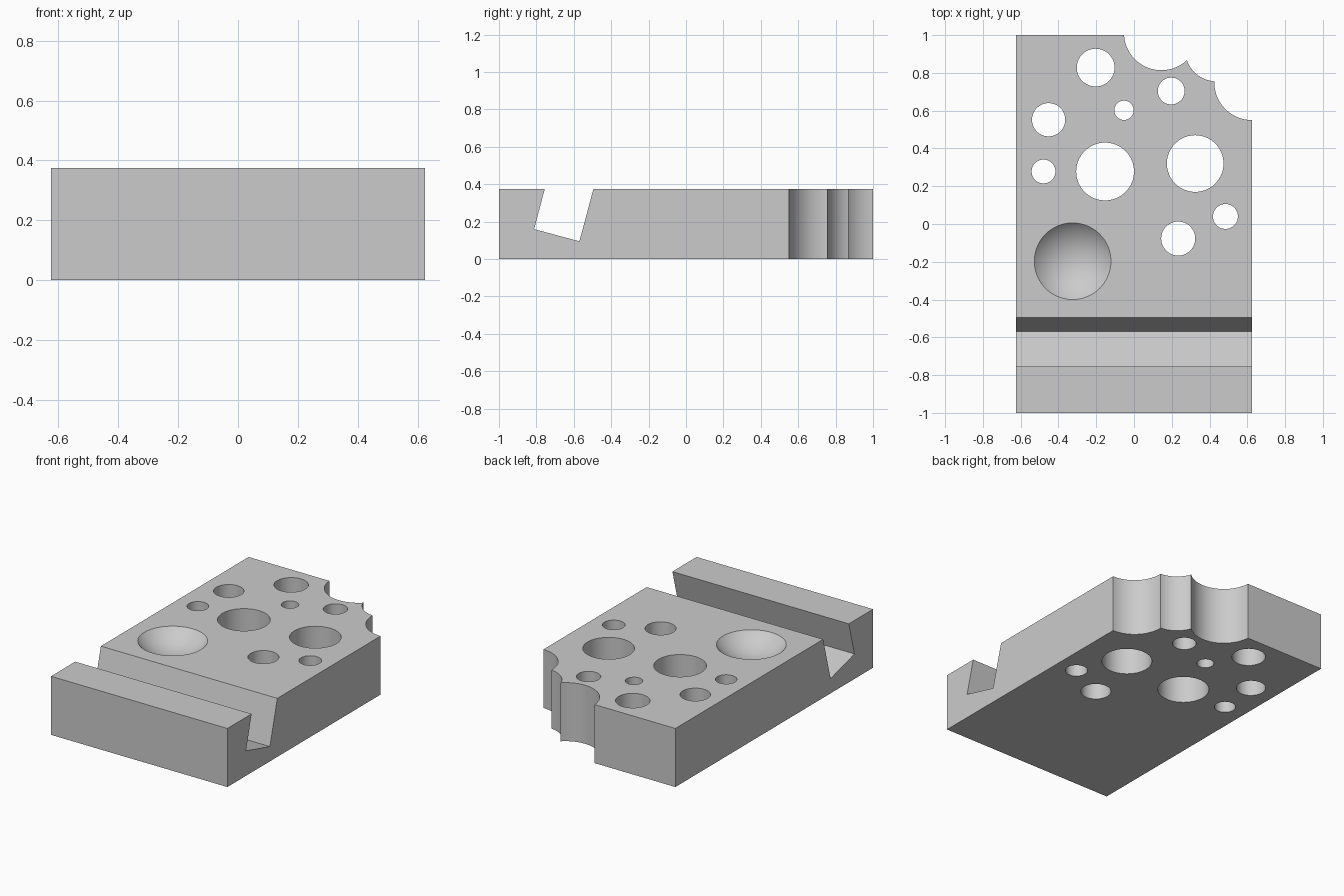
import bpy
import bmesh
import math

if "Cube" in bpy.data.objects:
    bpy.data.objects.remove(bpy.data.objects["Cube"], do_unlink=True)

HALF_W, HEIGHT = 0.625, 0.375

grey = bpy.data.materials.new("light grey")
grey.use_nodes = True
grey.diffuse_color = (0.6, 0.6, 0.6, 1)
grey.node_tree.nodes["Principled BSDF"].inputs["Base Color"].default_value = (0.6, 0.6, 0.6, 1)


def extruded_profile(name, profile, half_width):
    """Sweep a (y, z) outline along x."""
    bm = bmesh.new()
    face = bm.faces.new([bm.verts.new((-half_width, y, z)) for y, z in profile])
    swept = bmesh.ops.extrude_face_region(bm, geom=[face])["geom"]
    verts = [v for v in swept if isinstance(v, bmesh.types.BMVert)]
    bmesh.ops.translate(bm, verts=verts, vec=(2 * half_width, 0, 0))
    bmesh.ops.recalc_face_normals(bm, faces=bm.faces[:])
    mesh = bpy.data.meshes.new(name)
    bm.to_mesh(mesh)
    bm.free()
    obj = bpy.data.objects.new(name, mesh)
    bpy.context.collection.objects.link(obj)
    mesh.materials.append(grey)
    return obj


def cut(target, cutter):
    """Subtract the cutter, then discard it."""
    cutter.data.materials.append(grey)
    mod = target.modifiers.new("cut", "BOOLEAN")
    mod.operation = "DIFFERENCE"
    mod.solver = "EXACT"
    mod.object = cutter
    bpy.ops.object.select_all(action="DESELECT")
    target.select_set(True)
    bpy.context.view_layer.objects.active = target
    bpy.ops.object.modifier_apply(modifier=mod.name)
    bpy.data.objects.remove(cutter, do_unlink=True)


# Slab with a tilted dovetail slot near the front
block = extruded_profile("cheese_block", [
    (-1, 0), (1, 0), (1, HEIGHT), (-0.495, HEIGHT), (-0.57, 0.095),
    (-0.812, 0.16), (-0.755, HEIGHT), (-1, HEIGHT)], HALF_W)

# Round through holes, as x, y, radius
holes = [
    (-0.203, 0.828, 0.1), (-0.452, 0.552, 0.088), (-0.053, 0.602, 0.051),
    (0.197, 0.704, 0.071), (-0.479, 0.278, 0.063), (-0.153, 0.278, 0.153),
    (0.324, 0.32, 0.15), (0.484, 0.04, 0.066), (0.234, -0.077, 0.09)]

# Three overlapping bites out of the back left corner
bites = [(0.145, 1.012, 0.198), (0.437, 0.921, 0.166), (0.625, 0.75, 0.2)]

for x, y, radius in holes + bites:
    bpy.ops.mesh.primitive_cylinder_add(
        vertices=64, radius=radius, depth=1, location=(x, y, HEIGHT / 2))
    cut(block, bpy.context.object)

# Leftover corner outside the bites
bpy.ops.mesh.primitive_cube_add(size=1, location=(0.93, 1.25, HEIGHT / 2))
cut(block, bpy.context.object)

# Shallow round dimple in the top
rim, slope = 0.203, math.radians(48)
bpy.ops.mesh.primitive_uv_sphere_add(
    segments=64, ring_count=48, radius=rim / math.sin(slope),
    location=(-0.325, -0.197, HEIGHT + rim / math.tan(slope)))
cut(block, bpy.context.object)

# Smooth curved walls, crisp edges
block.select_set(True)
bpy.context.view_layer.objects.active = block
bpy.ops.object.shade_smooth_by_angle(angle=math.radians(25))
